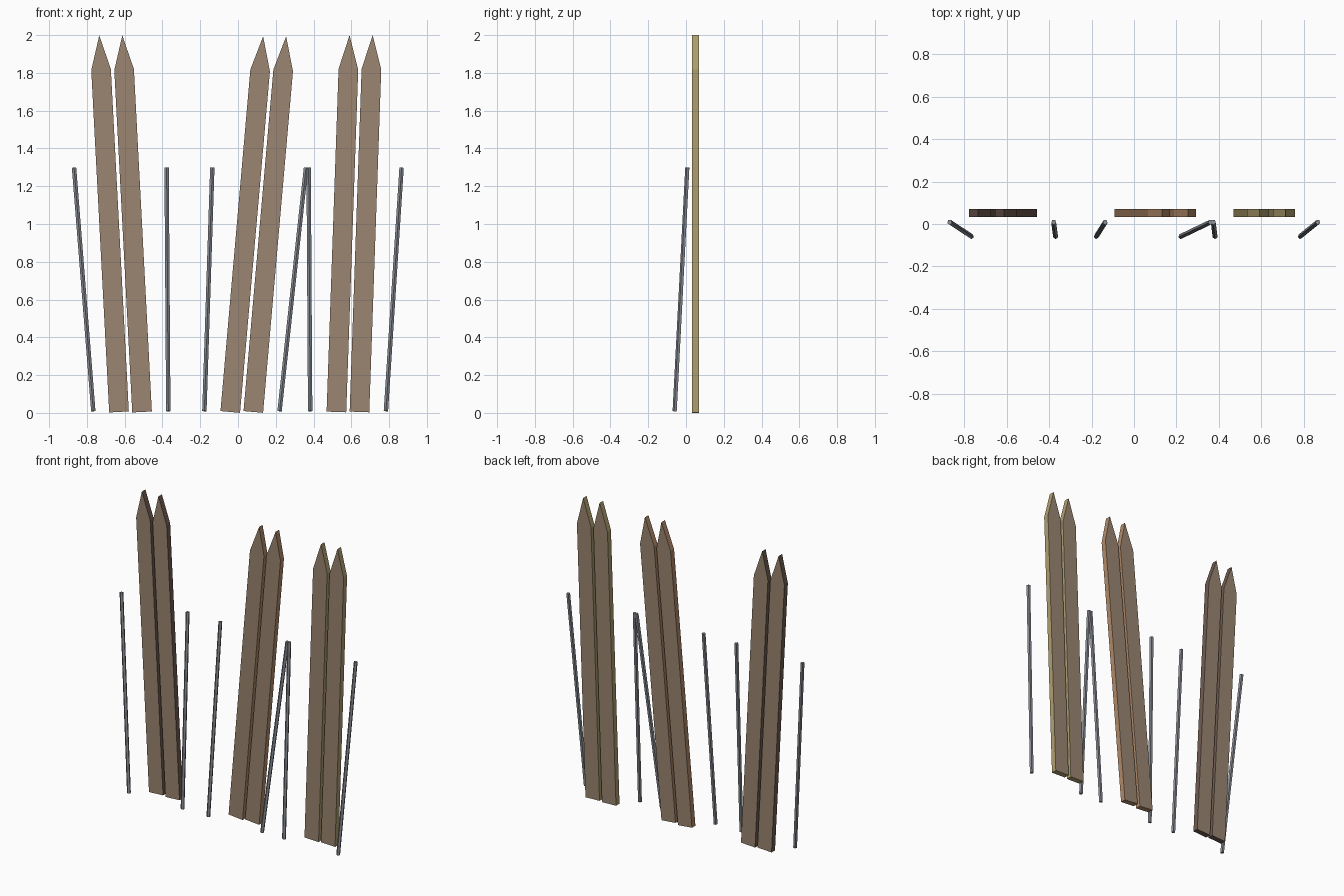
import bpy, bmesh, math
from mathutils import Vector, Matrix

cube = bpy.data.objects.get("Cube")
if cube:
    bpy.data.objects.remove(cube, do_unlink=True)


def material(name, rgb):
    """Flat material from 0-255 display values, stored as linear."""
    lin = [((c / 255 + 0.055) / 1.055) ** 2.4 for c in rgb] + [1.0]
    mat = bpy.data.materials.new(name)
    mat.use_nodes = True
    mat.diffuse_color = lin
    mat.node_tree.nodes["Principled BSDF"].inputs["Base Color"].default_value = lin
    return mat


face_wood = material("brown wood", (155, 134, 113))
dark_wood = material("dark brown edge", (112, 92, 81))
warm_wood = material("orange brown edge", (180, 139, 106))
pale_wood = material("olive edge", (176, 160, 112))
steel = material("grey metal", (138, 142, 149))


def add_object(name, bm, mats):
    bmesh.ops.recalc_face_normals(bm, faces=bm.faces)
    mesh = bpy.data.meshes.new(name)
    bm.to_mesh(mesh)
    bm.free()
    for mat in mats:
        mesh.materials.append(mat)
    obj = bpy.data.objects.new(name, mesh)
    bpy.context.collection.objects.link(obj)
    return obj


# Skis: pointed plank outline, extruded, with coloured edges
HALF, SHOULDER, LENGTH = 0.052, 1.815, 1.996
FRONT, THICK = 0.033, 0.037


def ski(name, x, lean, edge):
    bm = bmesh.new()
    outline = [(-HALF, 0), (HALF, 0), (HALF, SHOULDER), (0, LENGTH), (-HALF, SHOULDER)]
    face = bm.faces.new([bm.verts.new((px, 0, pz)) for px, pz in outline])
    grown = bmesh.ops.extrude_face_region(bm, geom=[face])["geom"]
    moved = [v for v in grown if isinstance(v, bmesh.types.BMVert)]
    bmesh.ops.translate(bm, verts=moved, vec=(0, THICK, 0))
    bm.normal_update()
    for f in bm.faces:
        f.material_index = 0 if abs(f.normal.y) > 0.5 else 1
    obj = add_object(name, bm, [face_wood, edge])
    obj.location = (x, FRONT, 0.005)
    obj.rotation_euler.y = math.radians(lean)


pairs = [("right", -0.569, -3, dark_wood),
         ("middle", 0.020, 5, warm_wood),
         ("left", 0.582, 2, pale_wood)]
for side, x, lean, edge in pairs:
    ski(side + "_pair_ski_1", x - 0.061, lean, edge)
    ski(side + "_pair_ski_2", x + 0.061, lean, edge)


# Poles: thin five-sided rods leaning back, given by bottom and top x
def pole(name, x_low, x_high):
    low, high = Vector((x_low, -0.059, 0.009)), Vector((x_high, 0.008, 1.298))
    axis = high - low
    bm = bmesh.new()
    bmesh.ops.create_cone(bm, cap_ends=True, segments=5, radius1=0.0122,
                          radius2=0.0122, depth=axis.length)
    # turn one ridge to the front
    ridge = next(v.co for v in bm.verts)
    turn = -math.pi / 2 - math.atan2(ridge.y, ridge.x)
    bmesh.ops.rotate(bm, verts=bm.verts, matrix=Matrix.Rotation(turn, 3, "Z"))
    obj = add_object(name, bm, [steel])
    obj.location = (low + high) / 2
    obj.rotation_mode = "QUATERNION"
    obj.rotation_quaternion = Vector((0, 0, 1)).rotation_difference(axis)


spans = [(-0.766, -0.868), (-0.369, -0.378), (-0.178, -0.136),
         (0.220, 0.360), (0.382, 0.374), (0.783, 0.866)]
for i, (x_low, x_high) in enumerate(spans):
    pole(f"ski_pole_{i + 1}", x_low, x_high)
